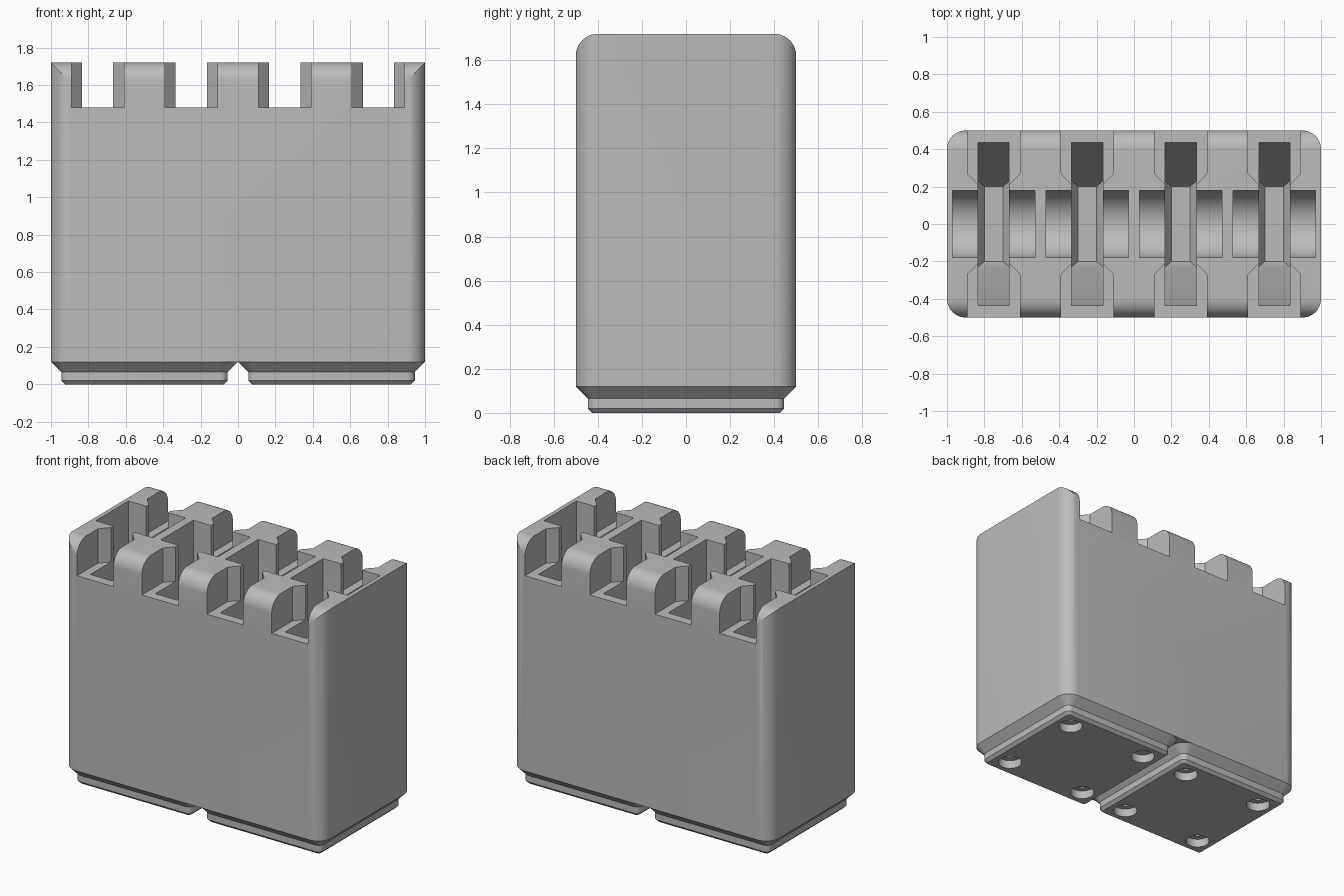
import bpy, bmesh, math
from mathutils import Vector

if "Cube" in bpy.data.objects:
    bpy.data.objects.remove(bpy.data.objects["Cube"], do_unlink=True)

grey = bpy.data.materials.new("plain grey")
grey.use_nodes = True
GREY = (0.5, 0.5, 0.5, 1)
grey.diffuse_color = GREY
grey.node_tree.nodes["Principled BSDF"].inputs["Base Color"].default_value = GREY


def loft(name, rings):
    """Closed solid skinned through matching rings of points."""
    bm = bmesh.new()
    loops = [[bm.verts.new(p) for p in ring] for ring in rings]
    for a, b in zip(loops, loops[1:]):
        for i in range(len(a)):
            j = (i + 1) % len(a)
            bm.faces.new((a[i], a[j], b[j], b[i]))
    bm.faces.new(loops[0])
    bm.faces.new(loops[-1])
    bmesh.ops.recalc_face_normals(bm, faces=bm.faces)
    mesh = bpy.data.meshes.new(name)
    bm.to_mesh(mesh)
    bm.free()
    mesh.materials.append(grey)
    obj = bpy.data.objects.new(name, mesh)
    bpy.context.collection.objects.link(obj)
    return obj


def rounded(hx, hy, r, z, cx=0, steps=8):
    """Rounded rectangle ring at height z."""
    ring = []
    for k, (sx, sy) in enumerate(((1, 1), (-1, 1), (-1, -1), (1, -1))):
        for i in range(steps + 1):
            a = math.pi / 2 * (k + i / steps)
            ring.append(Vector((cx + sx * (hx - r) + r * math.cos(a),
                                sy * (hy - r) + r * math.sin(a), z)))
    return ring


def rect(hx, hy, z, cx):
    return [Vector((cx + sx * hx, sy * hy, z))
            for sx, sy in ((1, 1), (-1, 1), (-1, -1), (1, -1))]


def circle(r, x, y, z, n=32):
    return [Vector((x + r * math.cos(math.tau * i / n),
                    y + r * math.sin(math.tau * i / n), z)) for i in range(n)]


def along_x(name, profile, x0, x1):
    return loft(name, [[Vector((x, y, z)) for y, z in profile] for x in (x0, x1)])


def boolean(obj, cutter, operation="DIFFERENCE"):
    mod = obj.modifiers.new("cut", "BOOLEAN")
    mod.operation, mod.solver, mod.object = operation, "EXACT", cutter
    bpy.context.view_layer.objects.active = obj
    bpy.ops.object.modifier_apply(modifier=mod.name)
    bpy.data.objects.remove(cutter, do_unlink=True)


def smooth(obj):
    bpy.ops.object.select_all(action="DESELECT")
    obj.select_set(True)
    bpy.context.view_layer.objects.active = obj
    bpy.ops.object.shade_smooth_by_angle(angle=math.radians(25))


TOP, LEDGE, BASE = 1.72, 1.48, 0.12

# Block with rounded uprights and rounded front and back top edges
body = loft("holder_body", [rounded(1, 0.5, 0.1, BASE), rounded(1, 0.5, 0.1, TOP)])
R = 0.1
arch = [(-0.5, 0), (0.5, 0)]
for side in (0, 1):
    for i in range(11):
        a = math.pi / 2 * (side + i / 10)
        arch.append(((0.5 - R) * (1 - 2 * side) + R * math.cos(a), TOP - R + R * math.sin(a)))
boolean(body, along_x("top_rounding", arch, -1.2, 1.2), "INTERSECT")

# Four storage bays: finger notch, tapered slot and round-bottomed pocket
PIPE_R, PIPE_Z = 0.18, 1.0
pipe = [(PIPE_R, 2), (-PIPE_R, 2)]
pipe += [(-PIPE_R * math.cos(math.pi * i / 24), PIPE_Z - PIPE_R * math.sin(math.pi * i / 24))
         for i in range(25)]
half = [(0.14, 0.6), (0.14, 0.27), (0.083, 0.21)]
right_edge = half + [(x, -y) for x, y in reversed(half)]
notch = right_edge + [(-x, y) for x, y in reversed(right_edge)]
for bay in range(4):
    cx = -0.75 + 0.5 * bay
    boolean(body, loft("notch", [[Vector((cx + x, y, z)) for x, y in notch]
                                 for z in (LEDGE, 2)]))
    boolean(body, along_x("pocket", pipe, cx - 0.22, cx + 0.22))
    boolean(body, loft("slot", [rect(0.083, 0.435, 1.6, cx), rect(0.083, 0.435, LEDGE, cx),
                                rect(0.083, 0.23, 0.42, cx), rect(0.05, 0.2, 0.37, cx)]))
smooth(body)

# Two stepped feet, each with four stepped holes underneath
for side, label in ((-1, "right"), (1, "left")):
    cx = side * 0.5
    steps = ((0.075, 0.02, 0), (0.055, 0.04, 0.02), (0.055, 0.04, 0.065), (0, 0.1, BASE))
    foot = loft(label + "_foot", [rounded(0.5 - inset, 0.5 - inset, r, z, cx)
                                  for inset, r, z in steps])
    for sx in (-1, 1):
        for sy in (-1, 1):
            x, y = cx + sx * 0.313, sy * 0.313
            boolean(foot, loft("hole", [circle(0.078, x, y, z) for z in (-0.1, 0.058)]))
            boolean(foot, loft("screw_hole", [circle(0.036, x, y, z) for z in (-0.1, 0.11)]))
    smooth(foot)
